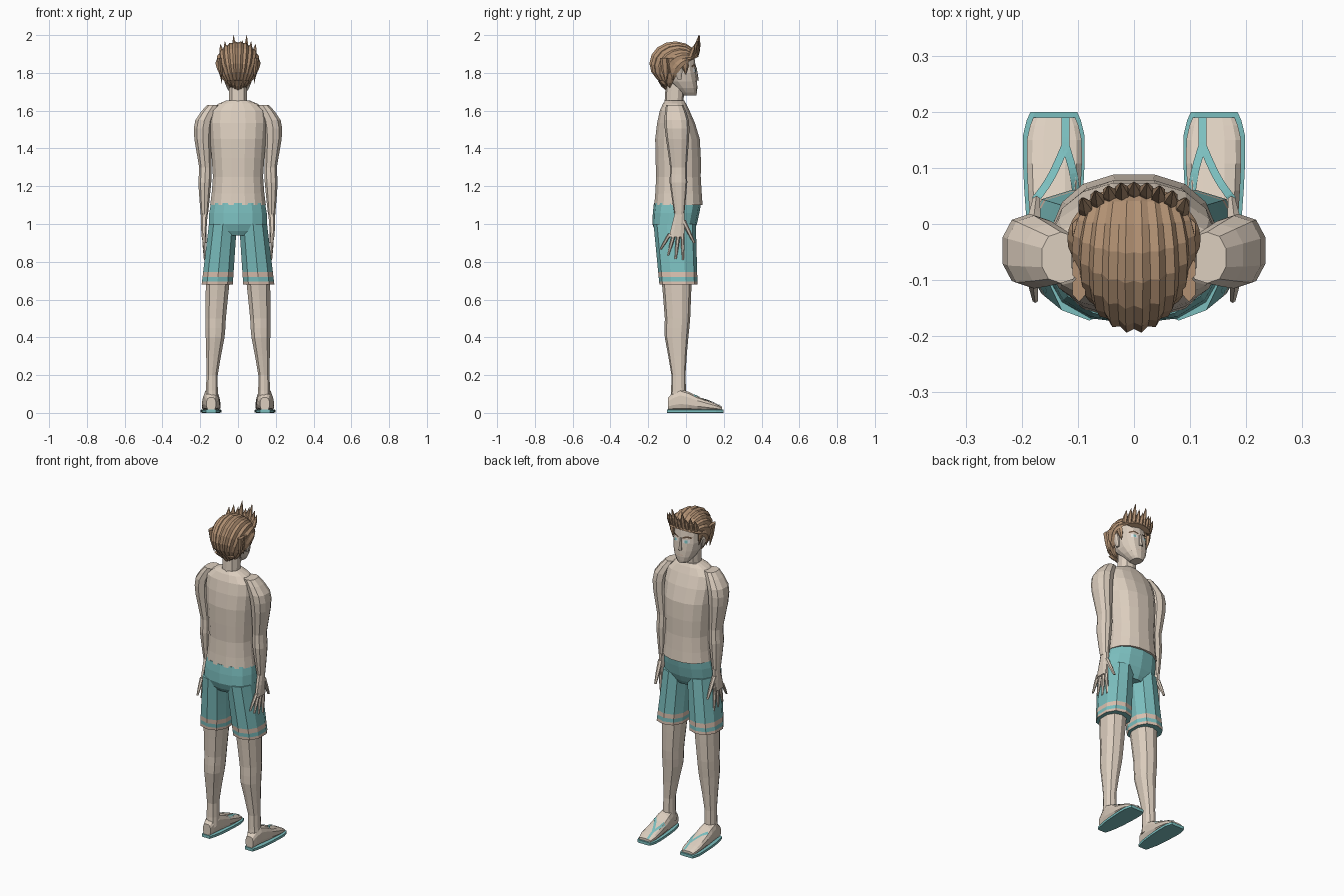
import bpy, bmesh
from math import cos, sin, pi, copysign
from mathutils import Vector
from mathutils.bvhtree import BVHTree

if "Cube" in bpy.data.objects:
    bpy.data.objects.remove(bpy.data.objects["Cube"])


def material(name, red, green, blue):
    mat = bpy.data.materials.new(name)
    mat.use_nodes = True
    colour = (red, green, blue, 1)
    mat.diffuse_color = colour
    mat.node_tree.nodes["Principled BSDF"].inputs["Base Color"].default_value = colour
    return mat


skin = material("skin", .72, .62, .52)
teal = material("teal cloth", .2, .52, .52)
trim = material("pale trim", .7, .53, .43)
brown = material("brown hair", .44, .28, .17)
white = material("eye white", .8, .8, .8)
dark = material("dark brown", .13, .08, .05)


def finish(name, bm, *mats):
    bmesh.ops.recalc_face_normals(bm, faces=bm.faces)
    mesh = bpy.data.meshes.new(name)
    bm.to_mesh(mesh)
    bm.free()
    for mat in mats:
        mesh.materials.append(mat)
    obj = bpy.data.objects.new(name, mesh)
    bpy.context.scene.collection.objects.link(obj)
    return obj


def spline(keys, steps):
    """Pass a smooth curve through the key sections."""
    rows = [keys[0], *keys, keys[-1]]
    result = []
    for before, start, end, after in zip(rows, rows[1:], rows[2:], rows[3:]):
        for step in range(steps):
            t = step / steps
            ease = t * t * (3 - 2 * t)
            section = []
            for a, b, c, d in zip(before, start, end, after):
                pull = t * (1 - t) * ((1 - t) * (c - a) - t * (d - b)) / 2
                section.append(b + (c - b) * ease + pull)
            result.append(section)
    return result + [keys[-1]]


def loft(name, keys, *mats, depth=1, side=1, sides=10, steps=2, power=.85, along_y=False,
         bands=()):
    """Skin oval sections (position, x, other centre, half width, optional half depth)."""
    full = [key if len(key) > 4 else (*key, key[-1] * depth) for key in keys]
    bm = bmesh.new()
    loops = []
    for place, x, other, wide, deep in spline(full, steps):
        loop = []
        for i in range(sides):
            angle = 2 * pi * (i + .5) / sides
            c, s = cos(angle), sin(angle)
            u = side * (x + wide * copysign(abs(c) ** power, c))
            v = other + deep * copysign(abs(s) ** power, s)
            loop.append(bm.verts.new((u, place, v) if along_y else (u, v, place)))
        loops.append(loop)
    for level, (low, high) in enumerate(zip(loops, loops[1:])):
        for i in range(sides):
            face = bm.faces.new((low[i - 1], low[i], high[i], high[i - 1]))
            face.material_index = int(level in bands)
    bm.faces.new(loops[0])
    bm.faces.new(loops[-1])
    return finish(name, bm, *mats)


def spike(name, base, tip, radius, mat, side=1, depth=1, end=.05):
    """Finger or tuft that tapers from base to tip."""
    keys = []
    for point, size in ((base, 1), (Vector(base).lerp(Vector(tip), .5), .85), (tip, end)):
        x, y, z = point
        keys.append((z, x, y, radius * size))
    loft(name, keys, mat, depth=depth, side=side, sides=6, steps=1, power=1)


def decal(name, target, path, width, mat, side=1, ray=(0, 0, -1), lift=.004):
    """Thin ribbon laid on a surface along the ray direction."""
    tree = BVHTree.FromPolygons([v.co for v in target.data.vertices],
                                [p.vertices for p in target.data.polygons])
    ray = Vector(ray)
    bm = bmesh.new()
    points = [Vector(point) for point in spline(path, 6)]
    rows = []
    for i, point in enumerate(points):
        ahead, behind = points[min(i + 1, len(points) - 1)], points[max(i - 1, 0)]
        way = (ahead - behind).normalized()
        offset = Vector((-way.y, way.x)) * width / 2
        hits = []
        for u, v in (point + offset, point - offset):
            start = (side * u, v, 1) if ray.z else (side * u, 1, v)
            hits.append(tree.ray_cast(Vector(start), ray)[0])
        if all(hits):
            rows.append([bm.verts.new(hit - ray * lift) for hit in hits])
    for (a, b), (c, d) in zip(rows, rows[1:]):
        bm.faces.new((a, b, d, c))
    finish(name, bm, mat)


# Torso, neck and head
loft("torso", [(1.1, 0, -.04, .15, .13), (1.25, 0, -.04, .135, .12), (1.45, 0, -.045, .15, .12),
               (1.6, 0, -.06, .15, .08), (1.655, 0, -.06, .06, .05)], skin, sides=16)
loft("neck", [(1.62, 0, -.065, .05), (1.78, 0, -.055, .05)], skin)
head = loft("head", [(1.68, 0, .02, .03, .035), (1.72, 0, 0, .06, .06),
                     (1.8, 0, -.04, .083, .095), (1.92, 0, -.05, .07, .09)], skin, sides=14)
loft("nose", [(1.76, 0, .055, .013), (1.83, 0, .05, .006)], skin, sides=6)
forward_ray = (0, -1, 0)
decal("mouth", head, [(-.02, 1.73), (.02, 1.73)], .006, trim, ray=forward_ray, lift=.002)

# Hair cap: ridged locks sweep from the fringe over the crown to the nape
locks, stations = 24, 10
bm = bmesh.new()
grid = []
for station in range(stations + 1):
    f = station / stations
    sweep = pi * (.1 + 1.28 * f)
    crest = Vector((0, -.06 + .135 * cos(sweep), 1.85 + .118 * sin(sweep)))
    edge = Vector((0, .035 - .12 * f, 1.87 - .15 * f + .03 * sin(pi * f)))
    width = .12 * sin(.75 + 2 * f)
    row = []
    for lock in range(locks + 1):
        angle = pi * (lock / locks - .5)
        ridge = 1 if lock % 2 else .945
        point = edge + (crest - edge) * cos(angle) * ridge
        point.x = width * sin(angle) * ridge
        row.append(bm.verts.new(point))
    grid.append(row)
for row, following in zip(grid, grid[1:]):
    for i in range(locks):
        bm.faces.new((row[i], row[i + 1], following[i + 1], following[i]))
bm.faces.new(grid[0])
bm.faces.new(grid[-1])
finish("hair", bm, brown)

# Spiky fringe and nape tufts
for i in range(-4, 5):
    x = i * .021
    y = .05 - 4 * x * x
    top = 2 if i in (-1, 2) else 1.96 + .012 * (i % 2) - x * x
    spike(f"fringe_tuft_{i + 5}", (x, y, 1.885), (x * 1.1, y + .025, top), .015, brown)
for i in range(-2, 3):
    spike(f"nape_tuft_{i + 3}", (i * .022, -.13, 1.76), (i * .014, -.1, 1.7 + .01 * abs(i)),
          .02, brown)

# Seat of the shorts
loft("shorts_seat", [(.94, 0, -.06, .1, .09), (1, 0, -.06, .158, .118), (1.11, 0, -.045, .146, .125)],
     teal, sides=14)

for side, tag in ((-1, "left"), (1, "right")):
    # Eyes, brows, ears and side locks
    for part, path, width, mat, lift in (
            ("eye", [(.018, 1.812), (.052, 1.814)], .018, white, .002),
            ("iris", [(.028, 1.812), (.042, 1.813)], .016, teal, .004),
            ("brow", [(.014, 1.832), (.04, 1.84), (.06, 1.833)], .009, dark, .005)):
        decal(f"{tag}_{part}", head, path, width, mat, side, forward_ray, lift)
    loft(tag + "_ear", [(1.765, .084, -.035, .006), (1.82, .094, -.04, .013),
                        (1.845, .092, -.045, .006)], skin, depth=1.8, side=side, sides=8)
    for k in range(4):
        y = -.035 * k
        spike(f"{tag}_side_tuft_{k + 1}", (.098, y - .01, 1.88),
              (.086, y, 1.83 if k == 1 else 1.79 - .015 * k), .013, brown, side, depth=1.8)

    # Arm and hand with spread fingers
    loft(tag + "_arm", [(1.63, .13, -.06, .035), (1.55, .178, -.05, .05), (1.45, .186, -.045, .047),
                        (1.3, .173, -.04, .034), (1.22, .176, -.04, .036),
                        (1.05, .178, -.035, .02)], skin, depth=1.3, side=side)
    loft(tag + "_palm", [(1.06, .178, -.033, .019, .027), (.93, .182, -.05, .013, .044)],
         skin, side=side, sides=8)
    for k in range(4):
        spike(f"{tag}_finger_{k + 1}", (.182, -.018 - .022 * k, .95),
              (.176, -.015 - .04 * k, .81 + .006 * k * k), .011, skin, side, end=.5)
    spike(tag + "_thumb", (.18, -.015, 1.02), (.174, .043, .9), .014, skin, side, end=.5)

    # Shorts leg with two pale bands at the hem
    loft(tag + "_shorts_leg", [(.68, .11, -.04, .086, .101), (1, .08, -.06, .077, .112)],
         teal, trim, side=side, steps=12, bands=(0, 2))

    # Bare leg
    loft(tag + "_leg", [(.72, .106, -.05, .067), (.5, .118, -.045, .056), (.4, .121, -.05, .052),
                        (.2, .137, -.04, .031), (.06, .138, -.04, .037)],
         skin, depth=1.2, side=side)

    # Foot, with the sandal sole following its outline
    outline = [(-.095, .025, .035), (-.03, .04, .058), (.06, .048, .038), (.15, .05, .02),
               (.19, .038, .01)]
    foot = loft(tag + "_foot", [(y, .142, high + .012, wide, high) for y, wide, high in outline],
                skin, side=side, sides=12, power=.7, along_y=True)
    loft(tag + "_sole", [(y * 1.05, .143, .009, wide * 1.12, .009) for y, wide, high in outline],
         teal, side=side, sides=8, power=.25, along_y=True)

    # Sandal straps meeting at the toes
    fork = (.122, .14)
    for part, path in (("toe", [(.122, .19), fork]),
                       ("outer", [fork, (.15, .08), (.186, .03)]),
                       ("inner", [fork, (.108, .09), (.1, .03)])):
        decal(f"{tag}_{part}_strap", foot, path, .014, teal, side)
